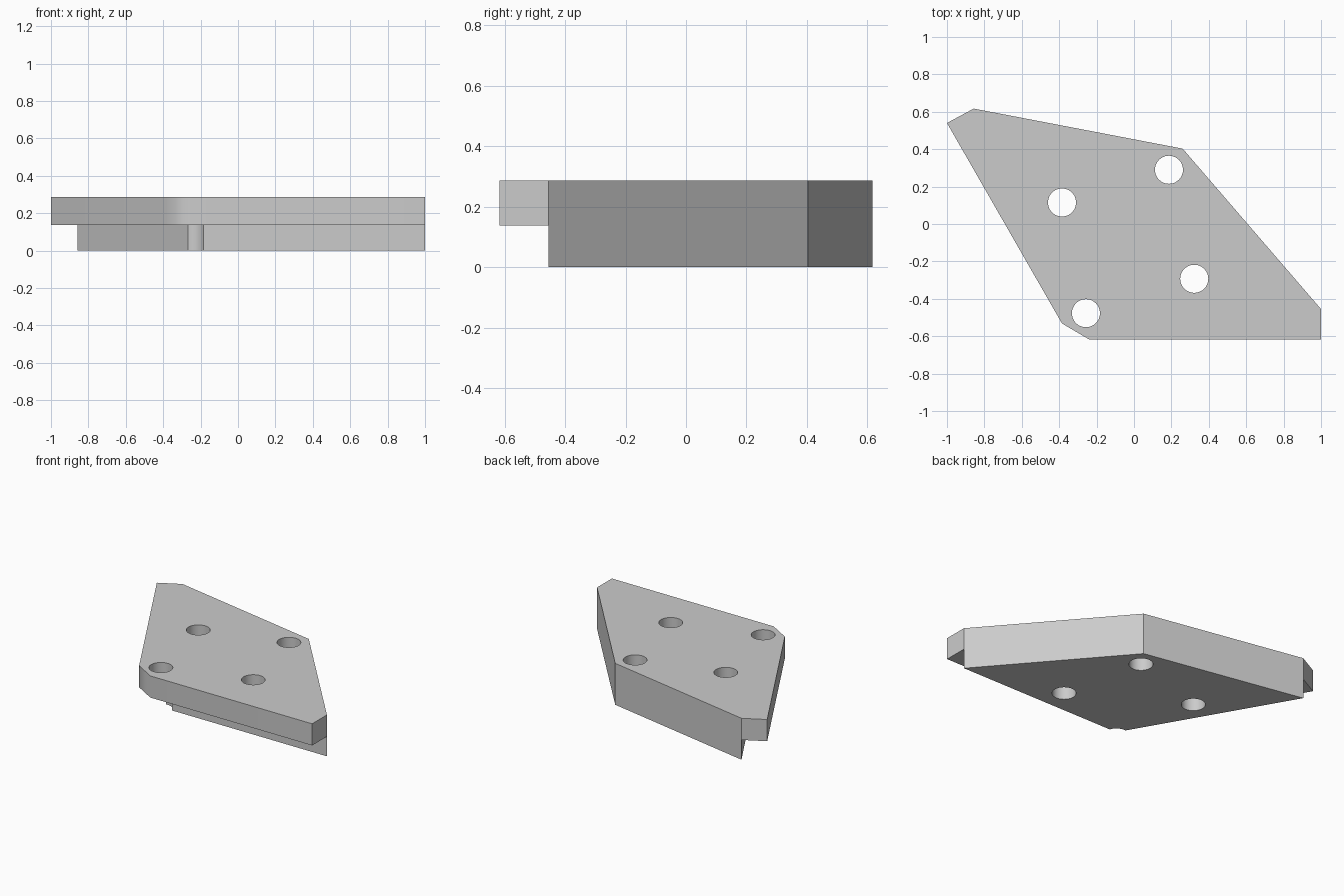
import bpy, bmesh, math

cube = bpy.data.objects.get("Cube")
if cube:
    bpy.data.objects.remove(cube, do_unlink=True)

TOP, STEP = 0.287, 0.137
HOLE_R = 0.075

grey = bpy.data.materials.new("plain_grey")
grey.use_nodes = True
colour = (0.6, 0.6, 0.6, 1)
grey.diffuse_color = colour
grey.node_tree.nodes["Principled BSDF"].inputs["Base Color"].default_value = colour


def prism(name, outline, z0, z1):
    """Extrude a flat outline from z0 to z1."""
    bm = bmesh.new()
    base = bm.faces.new([bm.verts.new((x, y, z0)) for x, y in outline])
    grown = bmesh.ops.extrude_face_region(bm, geom=[base])["geom"]
    for v in grown:
        if isinstance(v, bmesh.types.BMVert):
            v.co.z = z1
    bmesh.ops.recalc_face_normals(bm, faces=bm.faces)
    mesh = bpy.data.meshes.new(name)
    bm.to_mesh(mesh)
    bm.free()
    mesh.materials.append(grey)
    obj = bpy.data.objects.new(name, mesh)
    bpy.context.collection.objects.link(obj)
    return obj


def circle(cx, cy, r, n=48):
    return [(cx + r * math.cos(math.tau * i / n), cy + r * math.sin(math.tau * i / n))
            for i in range(n)]


# Plate with clipped corners
plate = prism("plate", [(-1, 0.54), (-0.385, -0.532), (-0.24, -0.617), (1, -0.617),
                        (1, -0.455), (0.26, 0.403), (-0.857, 0.617)], 0, TOP)

# Rebate under the left-hand and front edges
corner = (-0.238, -0.455)
back = (-0.857, 0.617)
beyond = tuple(b + 0.2 * (b - c) for b, c in zip(back, corner))
cutters = [prism("rebate_cutter", [beyond, corner, (1.2, corner[1]), (1.2, -0.9),
                                   (-0.7, -0.9), (-1.4, 0.7)], -0.1, STEP)]

# Four through holes
for x, y in [(-0.385, 0.115), (0.187, 0.29), (0.322, -0.293), (-0.257, -0.477)]:
    cutters.append(prism("hole_cutter", circle(x, y, HOLE_R), -0.2, TOP + 0.2))

bpy.context.view_layer.objects.active = plate
plate.select_set(True)
for cutter in cutters:
    cut = plate.modifiers.new("cut", "BOOLEAN")
    cut.operation = "DIFFERENCE"
    cut.solver = "EXACT"
    cut.object = cutter
    bpy.ops.object.modifier_apply(modifier=cut.name)
    bpy.data.objects.remove(cutter, do_unlink=True)

# Smooth hole walls and clipped corner, crisp elsewhere
bpy.ops.object.shade_smooth_by_angle(angle=math.radians(32))
weighted = plate.modifiers.new("weighted_normals", "WEIGHTED_NORMAL")
weighted.keep_sharp = True
